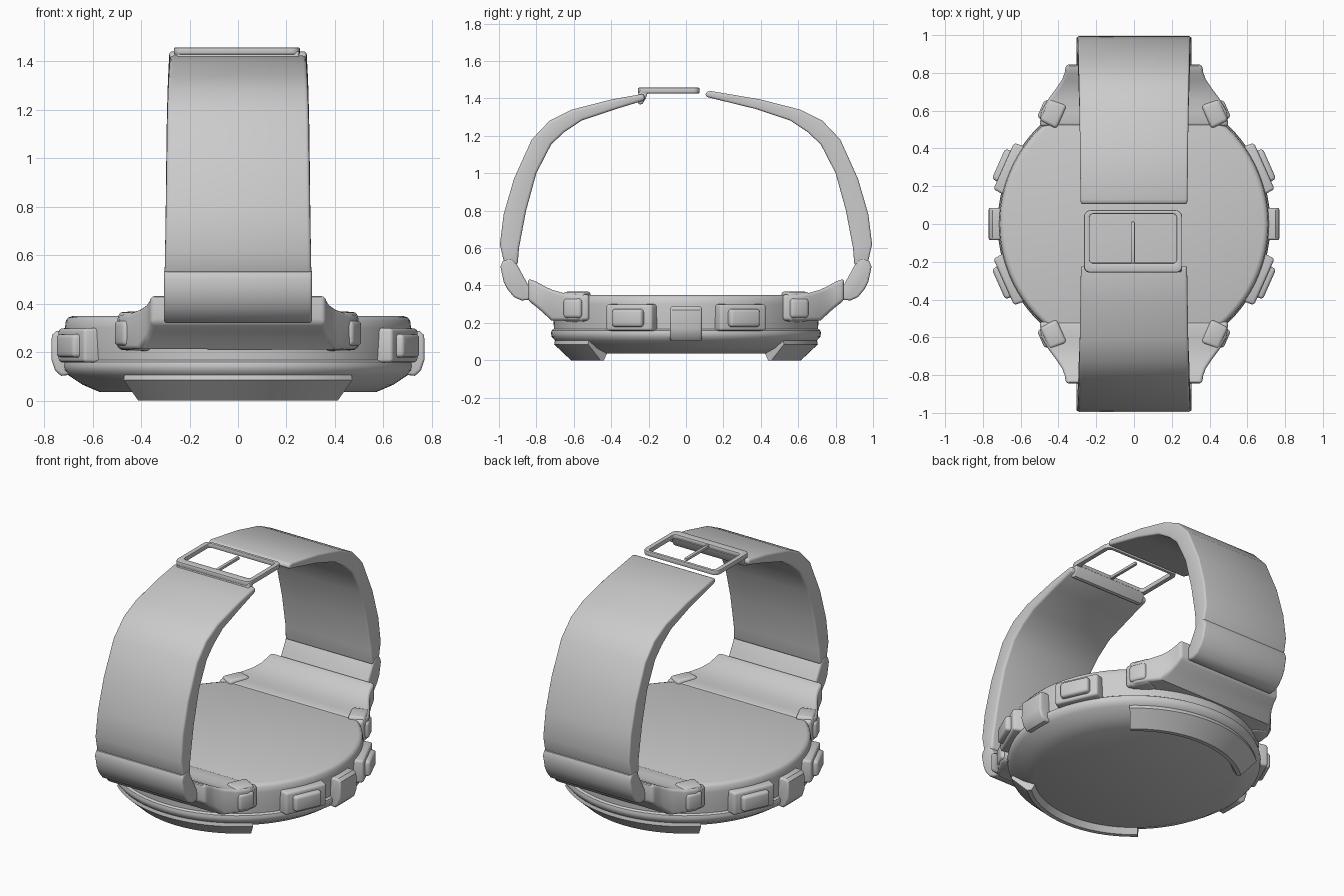
import bpy, bmesh
from math import sin, cos, pi, radians

if "Cube" in bpy.data.objects:
    bpy.data.objects.remove(bpy.data.objects["Cube"])


def loft(name, rings, closed=False, bevel=0.0, limit=50, segs=3):
    """Skin a list of point rings, cap the ends, round the hard edges."""
    bm = bmesh.new()
    vs = [[bm.verts.new(p) for p in r] for r in rings]
    n, m = len(rings), len(rings[0])
    for i in range(n if closed else n - 1):
        a, b = vs[i], vs[(i + 1) % n]
        for j in range(m):
            k = (j + 1) % m
            bm.faces.new((a[j], a[k], b[k], b[j]))
    if not closed:
        bm.faces.new(vs[0])
        bm.faces.new(vs[-1])
    bmesh.ops.recalc_face_normals(bm, faces=bm.faces[:])
    if bevel:
        hard = [e for e in bm.edges if e.calc_face_angle(0) > radians(limit)]
        bmesh.ops.bevel(bm, geom=hard, offset=bevel, segments=segs, profile=0.5,
                        affect='EDGES', clamp_overlap=True)
        bmesh.ops.recalc_face_normals(bm, faces=bm.faces[:])
    me = bpy.data.meshes.new(name)
    bm.to_mesh(me)
    bm.free()
    ob = bpy.data.objects.new(name, me)
    bpy.context.collection.objects.link(ob)
    bpy.ops.object.select_all(action='DESELECT')
    ob.select_set(True)
    bpy.context.view_layer.objects.active = ob
    bpy.ops.object.shade_smooth_by_angle(angle=radians(35))
    return ob


def prism(name, yz, w, sy=1, **kw):
    """Extrude a y-z outline across the width."""
    return loft(name, [[(x, sy * y, z) for y, z in yz] for x in (-w, w)], **kw)


def pad(name, c, ang, size, sx, sy, bevel):
    """Rounded block turned about z, mirrored into a quadrant."""
    ca, sa = cos(radians(ang)), sin(radians(ang))
    d, l, h = (v / 2 for v in size)
    rings = []
    for u in (-d, d):
        k = 1.0 if u < 0 else 0.94
        rings.append([(sx * (c[0] + u * ca - v * k * sa), sy * (c[1] + u * sa + v * k * ca), c[2] + t * k)
                      for v, t in ((-l, -h), (l, -h), (l, h), (-l, h))])
    loft(name, rings, bevel=bevel)


def rounded_rect(hx, hy, r, cx, cy):
    pts = []
    for q, (sx, sy) in enumerate(((1, 1), (-1, 1), (-1, -1), (1, -1))):
        for i in range(6):
            a = pi / 2 * (q + i / 5)
            pts.append((cx + sx * (hx - r) + r * cos(a), cy + sy * (hy - r) + r * sin(a)))
    return pts


# round case
case = [(.57, .035), (.64, .065), (.70, .105), (.718, .125), (.722, .145), (.718, .16), (.706, .168),
        (.708, .20), (.714, .30), (.71, .33), (.70, .343), (.685, .348)]
N = 96
loft("case", [[(r * cos(2 * pi * i / N), r * sin(2 * pi * i / N), z) for i in range(N)]
              for r, z in case])

# strap: matching outer and inner lines (y, z) from link to tip
outer = [(.97, .51), (.995, .62), (.975, .78), (.92, .97), (.825, 1.18), (.73, 1.28), (.61, 1.34), (.395, 1.395)]
inner = [(.90, .51), (.893, .60), (.855, .80), (.80, 1.0), (.72, 1.155), (.65, 1.22), (.555, 1.283), (.375, 1.343)]
link = [(.95, .545), (.98, .53), (.992, .50), (.975, .42), (.955, .38), (.92, .338), (.88, .32), (.845, .322),
        (.812, .345), (.84, .395), (.87, .45), (.905, .515), (.925, .54)]
# lug stations: y, bottom z, top z, half width
lug = [(.517, .212, .352, .50), (.60, .212, .355, .49), (.66, .212, .36, .455),
       (.72, .212, .378, .41), (.765, .255, .40, .38), (.80, .285, .42, .367), (.845, .32, .437, .36)]

for s, side in ((-1, "front"), (1, "back")):
    ends = ([(.225, 1.425)], [(.22, 1.39)]) if s < 0 else ([(.13, 1.44), (.105, 1.432)], [(.13, 1.403), (.105, 1.41)])
    o, i_ = outer + ends[0], inner + ends[1]
    rings = []
    for k, (a, b) in enumerate(zip(o, i_)):
        w = .303 - .022 * k / (len(o) - 1)
        rings.append([(-w, s * a[0], a[1]), (w, s * a[0], a[1]), (w, s * b[0], b[1]), (-w, s * b[0], b[1])])
    loft(side + "_strap", rings, bevel=.014)
    prism(side + "_strap_link", link, .305, s, bevel=.012, limit=60)
    loft(side + "_lug", [[(-w, s * y, t), (w, s * y, t), (w, s * y, b), (-w, s * y, b)]
                         for y, b, t, w in lug], bevel=.018)
    # curved foot under the case
    foot = [(.55, .07), (.59, 0), (.615, 0), (.705, .085), (.70, .108), (.60, .10)]
    arc = [radians(-42 + 84 * i / 28) for i in range(29)]
    loft(side + "_foot", [[(r * sin(a), s * r * cos(a), z) for r, z in foot] for a in arc])

# side buttons
for sx, lr in ((-1, "left"), (1, "right")):
    crown = [(.66, .285), (.75, .287), (.768, .27), (.770, .17), (.755, .125), (.73, .102), (.66, .11)]
    loft(lr + "_centre_button", [[(sx * x, y, z) for x, z in crown] for y in (-.085, .085)], bevel=.012, limit=60)
    for sy, fb in ((-1, "front"), (1, "back")):
        ca, sa = cos(radians(24)), sin(radians(24))
        n = lr + "_" + fb
        pad(n + "_button_base", (.70 * ca, .70 * sa, .228), 24, (.11, .285, .148), sx, sy, .014)
        pad(n + "_button", (.745 * ca, .745 * sa, .226), 24, (.08, .185, .10), sx, sy, .016)
        pad(n + "_lug_button_base", (.428, .586, .287), 24, (.10, .135, .165), sx, sy, .018)
        pad(n + "_lug_button", (.452, .594, .278), 24, (.09, .11, .11), sx, sy, .018)

# buckle: rounded frame, hinge bar and pin
out_r = rounded_rect(.26, .165, .035, -.005, -.092)
in_r = rounded_rect(.23, .13, .02, -.005, -.077)
loft("buckle_frame", [[(*a, 1.457), (*a, 1.427), (*b, 1.427), (*b, 1.457)] for a, b in zip(out_r, in_r)],
     closed=True, bevel=.006, limit=60, segs=2)
hinge = [(-.262, 1.385), (-.25, 1.366), (-.232, 1.372), (-.215, 1.40), (-.205, 1.43), (-.22, 1.448), (-.25, 1.44)]
prism("buckle_hinge", hinge, .252, bevel=.008, limit=60)
loft("buckle_pin", [[(x, y, z) for x, z in ((-.016, 1.432), (.004, 1.432), (.004, 1.45), (-.016, 1.45))]
                    for y in (-.22, .012)], bevel=.004, segs=2)
